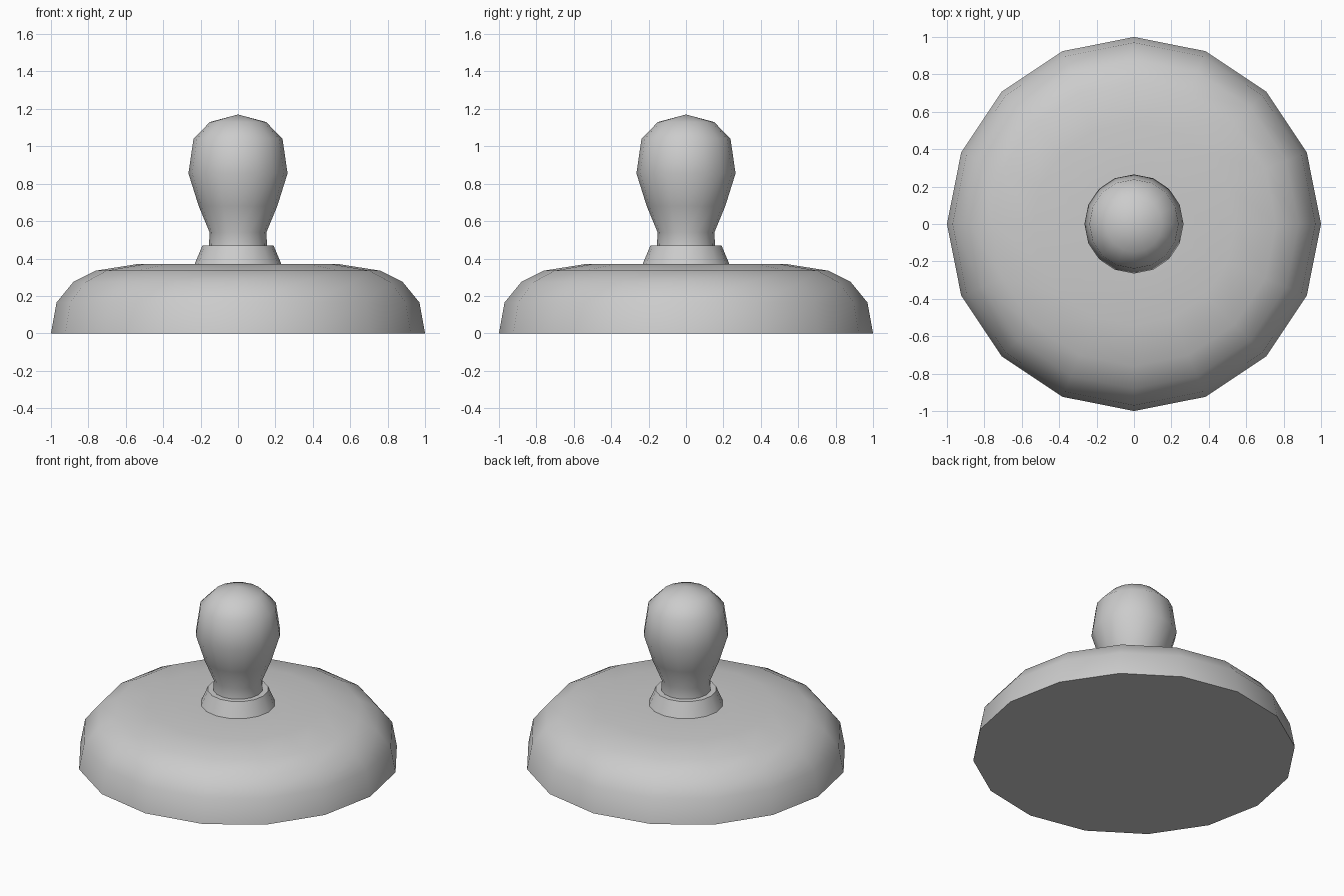
import bpy, bmesh
from math import cos, sin, tau, radians

if "Cube" in bpy.data.objects:
    bpy.data.objects.remove(bpy.data.objects["Cube"])

SIDES = 16

def lathe(name, profile):
    """Revolve (radius, z) points around z; radius 0 makes a pole."""
    bm = bmesh.new()
    rings = []
    for r, z in profile:
        n = 1 if r == 0 else SIDES
        rings.append([bm.verts.new((r * cos(tau * i / SIDES), r * sin(tau * i / SIDES), z))
                      for i in range(n)])
    for a, b in zip(rings, rings[1:]):
        for i in range(SIDES):
            j = (i + 1) % SIDES
            loop = [a[i % len(a)], a[j % len(a)], b[j % len(b)], b[i % len(b)]]
            bm.faces.new(list(dict.fromkeys(loop)))
    # flat cap underneath
    bm.faces.new(rings[0])
    bmesh.ops.recalc_face_normals(bm, faces=bm.faces)
    mesh = bpy.data.meshes.new(name)
    bm.to_mesh(mesh)
    bm.free()
    obj = bpy.data.objects.new(name, mesh)
    bpy.context.collection.objects.link(obj)
    bpy.ops.object.select_all(action='DESELECT')
    obj.select_set(True)
    bpy.context.view_layer.objects.active = obj
    bpy.ops.object.shade_smooth_by_angle(angle=radians(40))
    return obj

# Wide domed base
lathe("base", [(1, 0), (0.97, 0.165), (0.88, 0.275), (0.76, 0.335),
               (0.54, 0.37), (0.2, 0.372), (0, 0.372)])

# Tapered collar on top of the base
lathe("collar", [(0.232, 0.37), (0.19, 0.47), (0, 0.47)])

# Bulb-shaped knob with a short neck
lathe("knob", [(0.155, 0.465), (0.155, 0.475), (0.152, 0.54), (0.21, 0.68), (0.265, 0.855),
               (0.238, 1.04), (0.15, 1.13), (0, 1.17)])
